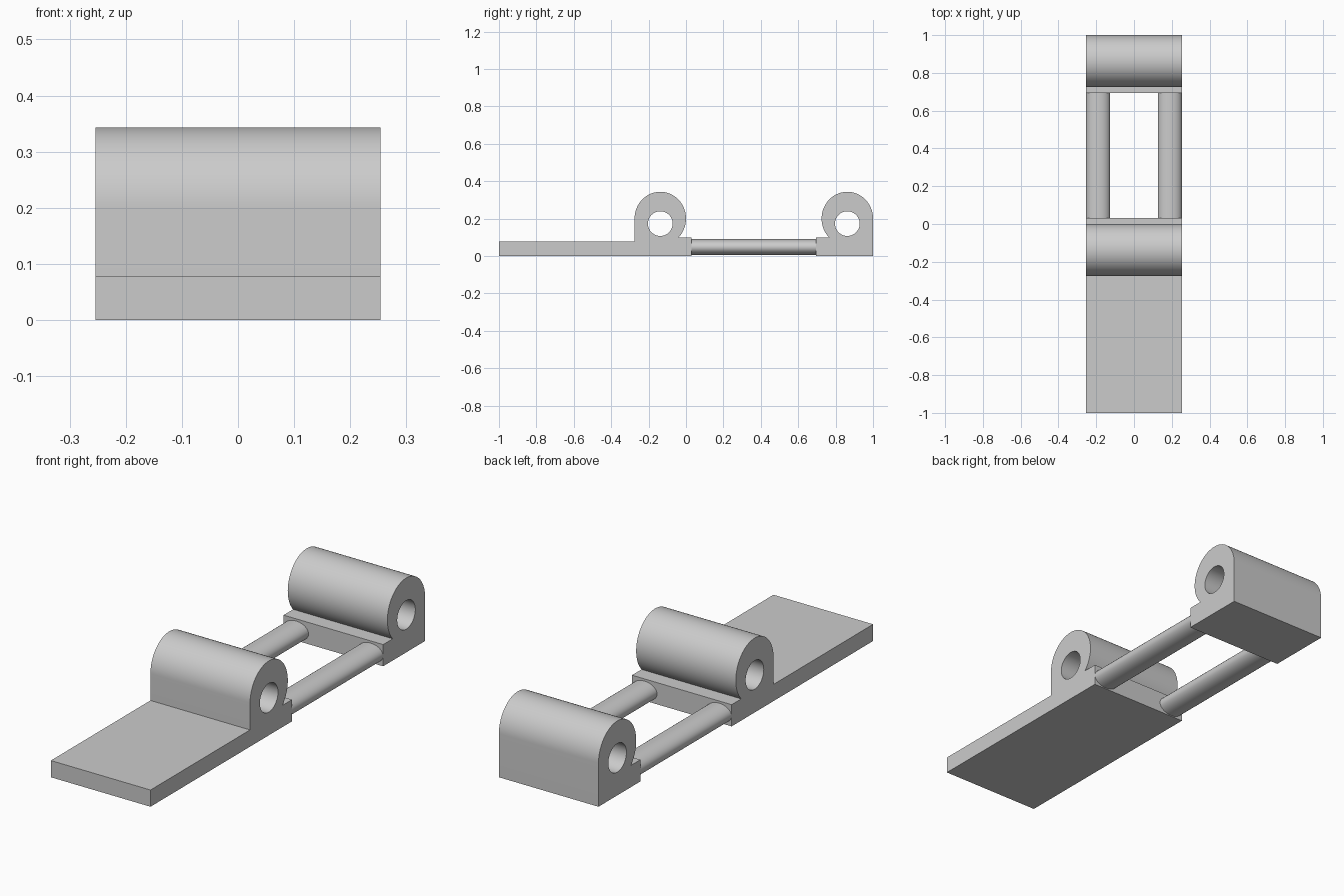
import bpy, bmesh, math
from mathutils import Matrix

cube = bpy.data.objects.get("Cube")
if cube:
    bpy.data.objects.remove(cube, do_unlink=True)

HALF_W = 0.254
R_Y, R_Z, AXIS_Z = 0.1375, 0.143, 0.2   # barrel outline
HOLE_R, HOLE_Z = 0.066, 0.173
LEDGE_H, LEDGE_OUT = 0.1, 0.168         # ledge height and reach from the barrel axis

grey = bpy.data.materials.new("light_grey")
grey.use_nodes = True
colour = (0.6, 0.6, 0.6, 1)
grey.diffuse_color = colour
grey.node_tree.nodes["Principled BSDF"].inputs["Base Color"].default_value = colour


def smooth(obj):
    bpy.ops.object.select_all(action='DESELECT')
    obj.select_set(True)
    bpy.context.view_layer.objects.active = obj
    bpy.ops.object.shade_smooth_by_angle(angle=math.radians(30))


def extrude_profile(name, loops):
    """Extrude side-view (y, z) outlines, later loops being holes, across the width."""
    curve = bpy.data.curves.new(name, 'CURVE')
    curve.dimensions = '2D'
    curve.fill_mode = 'BOTH'
    curve.extrude = HALF_W
    for loop in loops:
        spline = curve.splines.new('POLY')
        spline.points.add(len(loop) - 1)
        for point, (y, z) in zip(spline.points, loop):
            point.co = (y, z, 0, 1)
        spline.use_cyclic_u = True
    temp = bpy.data.objects.new(name + "_curve", curve)
    bpy.context.collection.objects.link(temp)
    bpy.context.view_layer.update()
    mesh = bpy.data.meshes.new_from_object(
        temp.evaluated_get(bpy.context.evaluated_depsgraph_get()))
    bpy.data.objects.remove(temp, do_unlink=True)

    bm = bmesh.new()
    bm.from_mesh(mesh)
    bmesh.ops.remove_doubles(bm, verts=bm.verts, dist=0.0001)
    # local x, y, z become world y, z, x
    bm.transform(Matrix(((0, 0, 1, 0), (1, 0, 0, 0), (0, 1, 0, 0), (0, 0, 0, 1))))
    bmesh.ops.recalc_face_normals(bm, faces=bm.faces)
    bm.to_mesh(mesh)
    bm.free()
    mesh.materials.clear()
    mesh.materials.append(grey)
    obj = bpy.data.objects.new(name, mesh)
    bpy.context.collection.objects.link(obj)
    smooth(obj)
    return obj


def arc(cy, cz, ry, rz, start, end, steps):
    angles = [start + (end - start) * i / steps for i in range(steps + 1)]
    return [(cy + ry * math.cos(a), cz + rz * math.sin(a)) for a in angles]


def barrel_block(name, axis_y, side, plate=()):
    """Barrel with a flat wall on one side and a ledge on the other (side = +1 or -1)."""
    neck = math.asin((LEDGE_H - AXIS_Z) / R_Z)
    outline = [(LEDGE_OUT, 0), (LEDGE_OUT, LEDGE_H)]
    outline += arc(0, AXIS_Z, R_Y, R_Z, neck, math.pi, 64)
    outline += list(plate) or [(-R_Y, 0)]
    hole = arc(0, HOLE_Z, HOLE_R, HOLE_R, 0, math.tau, 48)[:-1]
    place = lambda loop: [(axis_y + side * y, z) for y, z in loop]
    return extrude_profile(name, [place(outline), place(hole)])


# Front barrel with its long flat plate, and the mirrored rear barrel
FRONT_Y, REAR_Y = -0.1375, 0.8625
plate_end = -1 - FRONT_Y
barrel_block("front_barrel_and_plate", FRONT_Y, 1,
             [(-R_Y, 0.077), (plate_end, 0.077), (plate_end, 0)])
barrel_block("rear_barrel", REAR_Y, -1)

# Two connecting rods, slightly flattened
rod_start, rod_end = FRONT_Y + LEDGE_OUT, REAR_Y - LEDGE_OUT
for name, side in (("left_rod", 1), ("right_rod", -1)):
    bpy.ops.mesh.primitive_cylinder_add(
        vertices=48, radius=1, depth=rod_end - rod_start + 0.01,
        location=(side * 0.19, (rod_start + rod_end) / 2, 0.047),
        rotation=(math.pi / 2, 0, 0))
    rod = bpy.context.object
    rod.name = name
    rod.scale = (0.0635, 0.043, 1)
    bpy.ops.object.transform_apply(location=False, rotation=True, scale=True)
    rod.data.materials.append(grey)
    smooth(rod)
